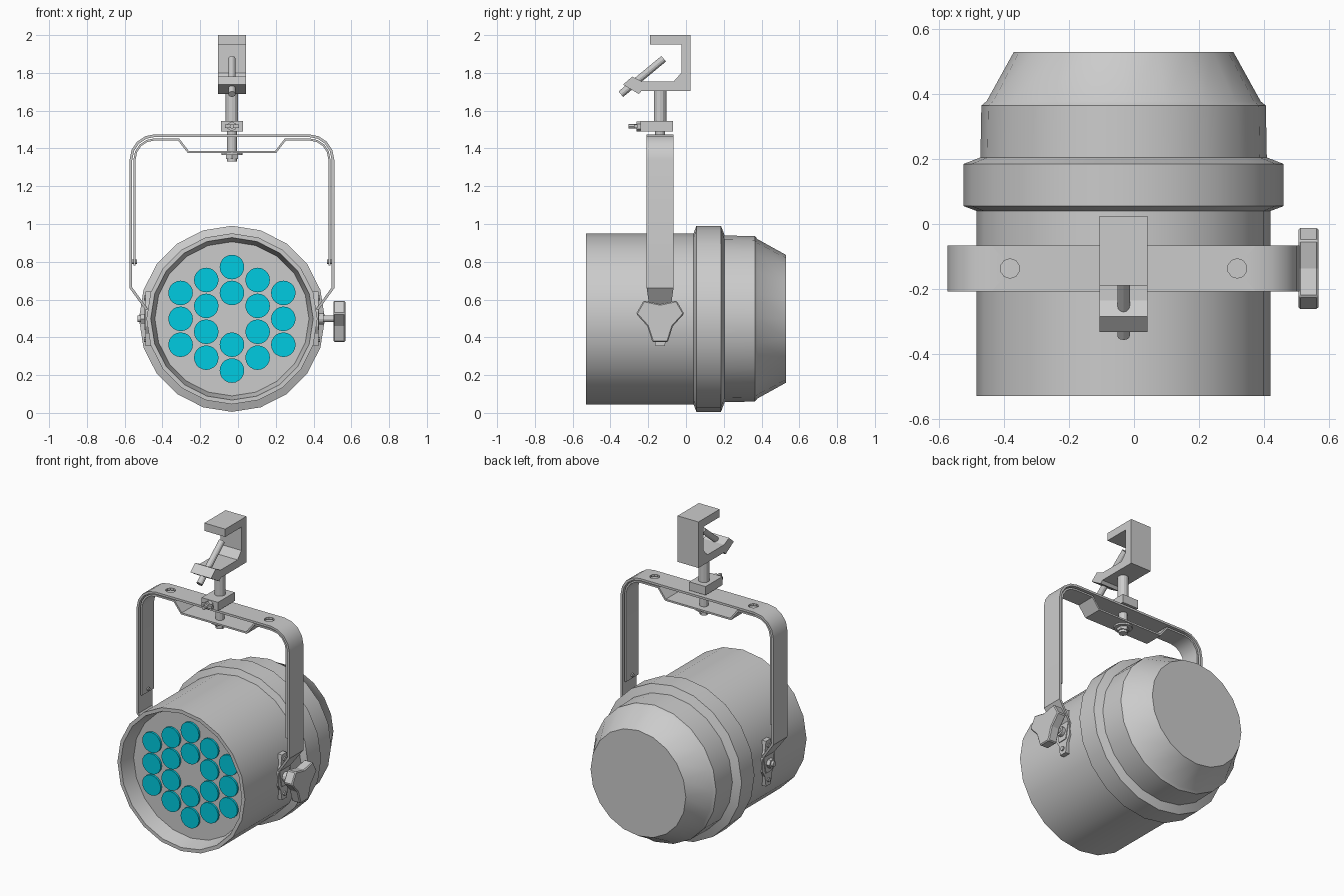
import bpy, bmesh, math
from mathutils import Vector

if "Cube" in bpy.data.objects:
    bpy.data.objects.remove(bpy.data.objects["Cube"])

CX, CZ, YY = -0.032, 0.498, -0.137   # body axis, yoke centre in y


def finish(name, bm, smooth=False):
    bmesh.ops.recalc_face_normals(bm, faces=bm.faces)
    me = bpy.data.meshes.new(name)
    bm.to_mesh(me)
    bm.free()
    ob = bpy.data.objects.new(name, me)
    bpy.context.collection.objects.link(ob)
    if smooth:
        bpy.ops.object.select_all(action='DESELECT')
        ob.select_set(True)
        bpy.context.view_layer.objects.active = ob
        bpy.ops.object.shade_smooth_by_angle(angle=math.radians(28))
    return ob


def prism(name, pts, a, b):
    """Extrude a (y, z) outline along x from a to b."""
    bm = bmesh.new()
    f = bm.faces.new([bm.verts.new((a, y, z)) for y, z in pts])
    ext = bmesh.ops.extrude_face_region(bm, geom=[f])
    bmesh.ops.translate(bm, vec=(b - a, 0, 0),
                        verts=[v for v in ext['geom'] if isinstance(v, bmesh.types.BMVert)])
    return finish(name, bm)


def rod(name, p, q, r, n=12):
    """Cylinder between two points."""
    p, q = Vector(p), Vector(q)
    bm = bmesh.new()
    bmesh.ops.create_cone(bm, cap_ends=True, segments=n, radius1=r, radius2=r, depth=(q - p).length)
    rot = Vector((0, 0, 1)).rotation_difference(q - p).to_matrix().to_4x4()
    bmesh.ops.transform(bm, matrix=rot, verts=bm.verts)
    bmesh.ops.translate(bm, vec=(p + q) / 2, verts=bm.verts)
    return finish(name, bm, n > 10)


def box(name, x0, x1, y0, y1, z0, z1):
    return prism(name, [(y0, z0), (y1, z0), (y1, z1), (y0, z1)], x0, x1)


def lathe(name, prof, n=20):
    """Revolve a (y, radius) profile about the body axis."""
    bm = bmesh.new()
    rings = []
    for y, r in prof:
        if r == 0:
            rings.append([bm.verts.new((CX, y, CZ))] * n)
        else:
            rings.append([bm.verts.new((CX + r * math.sin(2 * math.pi * i / n), y,
                                        CZ + r * math.cos(2 * math.pi * i / n))) for i in range(n)])
    for A, B in zip(rings, rings[1:]):
        for i in range(n):
            j = (i + 1) % n
            bm.faces.new(list(dict.fromkeys((A[i], A[j], B[j], B[i]))))
    return finish(name, bm, True)


def strap(name, half, t):
    """Bent flat bar: half path of (offset, z, half width), mirrored about the centre."""
    path = half + [(-u, z, w) for u, z, w in reversed(half)]
    P = [Vector((u, z)) for u, z, w in path]
    bm = bmesh.new()
    rows = []
    for i, p in enumerate(P):
        d1 = (p - P[max(i - 1, 0)]).normalized()
        d2 = (P[min(i + 1, len(P) - 1)] - p).normalized()
        n1, n2 = Vector((-d1.y, d1.x)), Vector((-d2.y, d2.x))
        n1 = n1 if n1.length else n2
        n2 = n2 if n2.length else n1
        m = (n1 + n2).normalized()
        q = p + m * t / max(m.dot(n1), 0.3)
        w = path[i][2]
        rows.append([bm.verts.new((CX + a.x, YY + s * w, a.y))
                     for a, s in ((p, -1), (p, 1), (q, 1), (q, -1))])
    for A, B in zip(rows, rows[1:]):
        for k in range(4):
            bm.faces.new((A[k], A[(k + 1) % 4], B[(k + 1) % 4], B[k]))
    bm.faces.new(rows[0])
    bm.faces.new(rows[-1])
    return finish(name, bm, True)


def bend(u, z, r, w, n=4):
    return [(u - r + r * math.cos(a), z - r + r * math.sin(a), w)
            for a in (math.pi / 2 * i / n for i in range(n + 1))]


# Housing: recessed front plate, barrel, band, rear cap
lathe("housing", [(-0.43, 0), (-0.43, 0.408), (-0.53, 0.43), (-0.53, 0.4525), (0.04, 0.4525),
                  (0.055, 0.4925), (0.185, 0.4925), (0.205, 0.441), (0.365, 0.438),
                  (0.378, 0.422), (0.53, 0.338), (0.53, 0)])

# Lenses: two hexagonal rings around an empty centre
cyan = bpy.data.materials.new("lens_cyan")
cyan.diffuse_color = (0.0, 0.6, 0.75, 1)
cyan.use_nodes = True
cyan.node_tree.nodes["Principled BSDF"].inputs["Base Color"].default_value = cyan.diffuse_color
for c in range(-2, 3):
    count = 5 - abs(c)
    for k in range(count):
        dz = (k - (count - 1) / 2) * 0.137
        if c == 0 and abs(dz) < 0.01:
            continue
        x, z = CX + c * 0.136, CZ + dz
        lens = rod("lens", (x, -0.443, z), (x, -0.425, z), 0.065, 20)
        lens.data.materials.append(cyan)

# Yoke: outer and inner bent straps
outer = strap("yoke_outer", [(0.462, 0.44, 0.03), (0.462, 0.55, 0.055), (0.542, 0.66, 0.071)]
              + bend(0.542, 1.475, 0.135, 0.071), 0.014)
strap("yoke_inner", [(0.521, 0.78, 0.062)] + bend(0.521, 1.453, 0.11, 0.062)
      + [(0.28, 1.453, 0.062), (0.228, 1.386, 0.062)], 0.011)
for s in (-1, 1):
    # Holes in the top of the outer strap
    x = CX + s * 0.35
    cut = rod("hole_cutter", (x, YY, 1.457), (x, YY, 1.5), 0.03, 10)
    cut.hide_render = True
    cut.hide_set(True)
    m = outer.modifiers.new("hole", 'BOOLEAN')
    m.operation, m.object, m.solver = 'DIFFERENCE', cut, 'EXACT'

    # Side mounting plates with rivets
    plate = [(-0.025, -0.145), (0.025, -0.145), (0.035, -0.08), (0.06, -0.04), (0.06, 0.04),
             (0.035, 0.08), (0.025, 0.145), (-0.025, 0.145), (-0.035, 0.08), (-0.06, 0.04),
             (-0.06, -0.04), (-0.035, -0.08)]
    prism("side_plate", [(YY + a, CZ + b) for a, b in plate], CX + s * 0.425, CX + s * 0.457)
    for dz in (-0.11, 0.11):
        rod("rivet", (CX + s * 0.45, YY, CZ + dz), (CX + s * 0.465, YY, CZ + dz), 0.014, 8)
    for x in (0.27,):
        rod("strap_rivet", (CX + s * 0.502, YY, 0.80), (CX + s * 0.53, YY, 0.80), 0.012, 8)

# Pivot bolt on the left, star knob on the right
rod("pivot_bolt", (CX - 0.44, YY, CZ), (CX - 0.485, YY, CZ), 0.03, 6)
rod("pivot_tip", (CX - 0.48, YY, CZ), (CX - 0.5, YY, CZ), 0.017)
rod("knob_washer", (CX + 0.45, YY, CZ), (CX + 0.485, YY, CZ), 0.03)
rod("knob_shaft", (CX + 0.44, YY, CZ), (CX + 0.56, YY, CZ), 0.017)
star = []
for k in range(3):
    base = 30 + 120 * k
    for da, r in ((-18, 0.13), (18, 0.13), (60, 0.078)):
        a = math.radians(base + da)
        star.append((YY + r * math.cos(a), CZ + r * math.sin(a)))
knob = prism("star_knob", star, 0.506, 0.568)
bev = knob.modifiers.new("bevel", 'BEVEL')
bev.width, bev.segments = 0.006, 1

# Stem with collar, thumb screw and nut
rod("stem_upper", (CX, YY, 1.53), (CX, YY, 1.715), 0.033)
rod("stem_lower", (CX, YY, 1.33), (CX, YY, 1.50), 0.026)
rod("stem_nut", (CX, YY, 1.345), (CX, YY, 1.374), 0.036, 6)
rod("stem_washer", (CX, YY, 1.364), (CX, YY, 1.376), 0.055)
box("collar", CX - 0.058, CX + 0.058, -0.24, -0.07, 1.49, 1.545)
rod("thumb_screw", (CX, -0.305, 1.517), (CX, -0.23, 1.517), 0.012, 8)
rod("thumb_screw_head", (CX, -0.262, 1.517), (CX, -0.238, 1.517), 0.026, 6)
box("thumb_screw_wing", CX - 0.038, CX + 0.038, -0.275, -0.258, 1.508, 1.526)

# Hook clamp with angled tightening bolt
prism("hook_clamp", [(-0.19, 2.0), (0.025, 2.0), (0.025, 1.705), (-0.235, 1.705), (-0.25, 1.688),
                     (-0.333, 1.738), (-0.285, 1.78), (-0.235, 1.755), (-0.065, 1.755),
                     (-0.025, 1.80), (-0.025, 1.95), (-0.19, 1.95)], CX - 0.074, CX + 0.074)
rod("clamp_bolt", (CX, -0.345, 1.687), (CX, -0.118, 1.875), 0.019)
